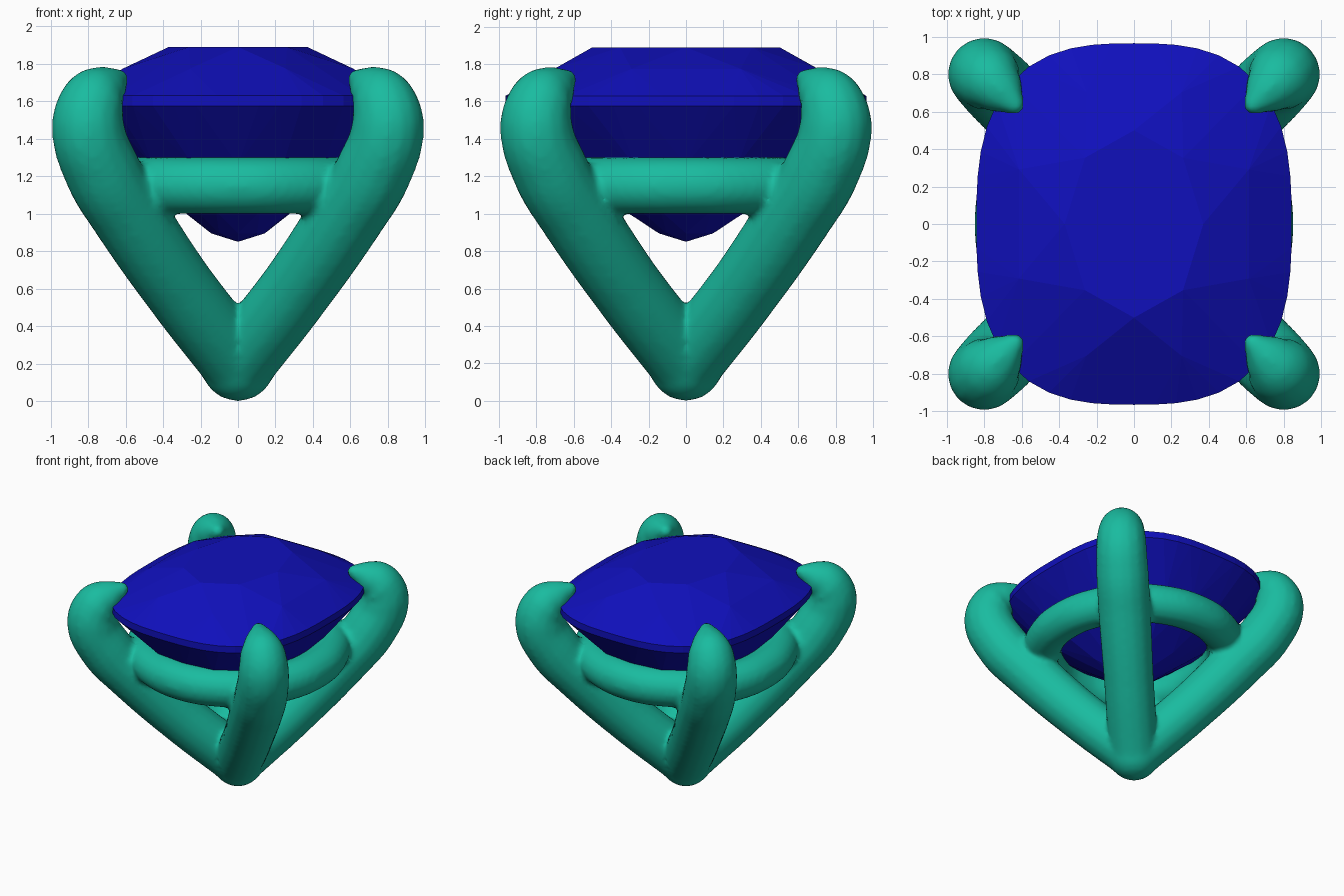
import bpy, bmesh, math

if "Cube" in bpy.data.objects:
    bpy.data.objects.remove(bpy.data.objects["Cube"])

TAU = math.tau

def material(name, rgb):
    m = bpy.data.materials.new(name)
    m.diffuse_color = (*rgb, 1)
    m.use_nodes = True
    m.node_tree.nodes["Principled BSDF"].inputs["Base Color"].default_value = m.diffuse_color
    return m

def tube(name, pts, closed=False):
    """Round tube through (x, y, z, radius) points, returned as a mesh object."""
    cu = bpy.data.curves.new(name, 'CURVE')
    cu.dimensions = '3D'
    cu.bevel_depth = 1.0
    cu.bevel_resolution = 6
    cu.resolution_u = 10
    cu.use_fill_caps = True
    sp = cu.splines.new('BEZIER')
    sp.bezier_points.add(len(pts) - 1)
    for bp, (x, y, z, r) in zip(sp.bezier_points, pts):
        bp.co = (x, y, z)
        bp.radius = r
        bp.handle_left_type = bp.handle_right_type = 'AUTO'
    sp.use_cyclic_u = closed
    ob = bpy.data.objects.new(name, cu)
    bpy.context.collection.objects.link(ob)
    bpy.ops.object.select_all(action='DESELECT')
    ob.select_set(True)
    bpy.context.view_layer.objects.active = ob
    bpy.ops.object.convert(target='MESH')
    return bpy.context.view_layer.objects.active

# four horn-shaped prongs on the diagonals: (x = y distance, z, radius)
path = [(0, .2, .195), (.32, .61, .195), (.585, 1.0, .205), (.725, 1.23, .205),
        (.80, 1.48, .195), (.765, 1.61, .175), (.70, 1.675, .125), (.635, 1.72, .06), (.605, 1.735, .03)]
parts = [tube("prong", [(d * sx, d * sy, z, r) for d, z, r in path])
         for sx in (-1, 1) for sy in (-1, 1)]

# support ring under the stone
parts.append(tube("support_ring", [(.70 * math.cos(a), .73 * math.sin(a), 1.15, .153)
                                   for a in (TAU * i / 16 for i in range(16))], True))

# rounded foot where the prongs meet
bpy.ops.mesh.primitive_uv_sphere_add(segments=32, ring_count=16, radius=.2, location=(0, 0, .2))
parts.append(bpy.context.object)

# fuse the metal into one softly blended setting
bpy.ops.object.select_all(action='DESELECT')
for p in parts:
    p.select_set(True)
bpy.context.view_layer.objects.active = parts[0]
bpy.ops.object.join()
setting = bpy.context.object
setting.name = "prong_setting"
rm = setting.modifiers.new("fuse", 'REMESH')
rm.mode = 'VOXEL'
rm.voxel_size = .022
rm.use_smooth_shade = True
sm = setting.modifiers.new("blend", 'SMOOTH')
sm.factor = .5
sm.iterations = 6
setting.data.materials.clear()
setting.data.materials.append(material("teal_metal", (.01, .5, .35)))

# cushion-cut stone: convex hull of facet rings
def ring(bm, rx, ry, z, n, power, offset=0):
    for i in range(n):
        a = TAU * (i + offset) / n
        c, s = math.cos(a), math.sin(a)
        k = (abs(c) ** power + abs(s) ** power) ** (-1 / power)
        bm.verts.new((rx * k * c, ry * k * s, z))

GX, GY = .842, .965
bm = bmesh.new()
ring(bm, .37, .5, 1.89, 8, 2)                            # table
ring(bm, GX * .76, GY * .76, 1.775, 8, 2.5, .5)          # crown break
ring(bm, GX, GY, 1.63, 48, 2.8)                          # girdle top
ring(bm, GX, GY, 1.575, 48, 2.8)                         # girdle bottom
ring(bm, GX * .72, GY * .72, 1.26, 16, 2.5)              # pavilion
ring(bm, GX * .36, GY * .36, 1.015, 8, 2.2, .5)
ring(bm, GX * .17, GY * .15, .895, 8, 2)
bm.verts.new((0, 0, .85))                                # culet
bmesh.ops.convex_hull(bm, input=bm.verts[:])
bmesh.ops.dissolve_limit(bm, angle_limit=math.radians(1), verts=bm.verts[:], edges=bm.edges[:])
bmesh.ops.recalc_face_normals(bm, faces=bm.faces[:])
me = bpy.data.meshes.new("cushion_stone")
bm.to_mesh(me)
bm.free()
me.materials.append(material("blue_stone", (.005, .005, .5)))
bpy.context.collection.objects.link(bpy.data.objects.new("cushion_stone", me))
